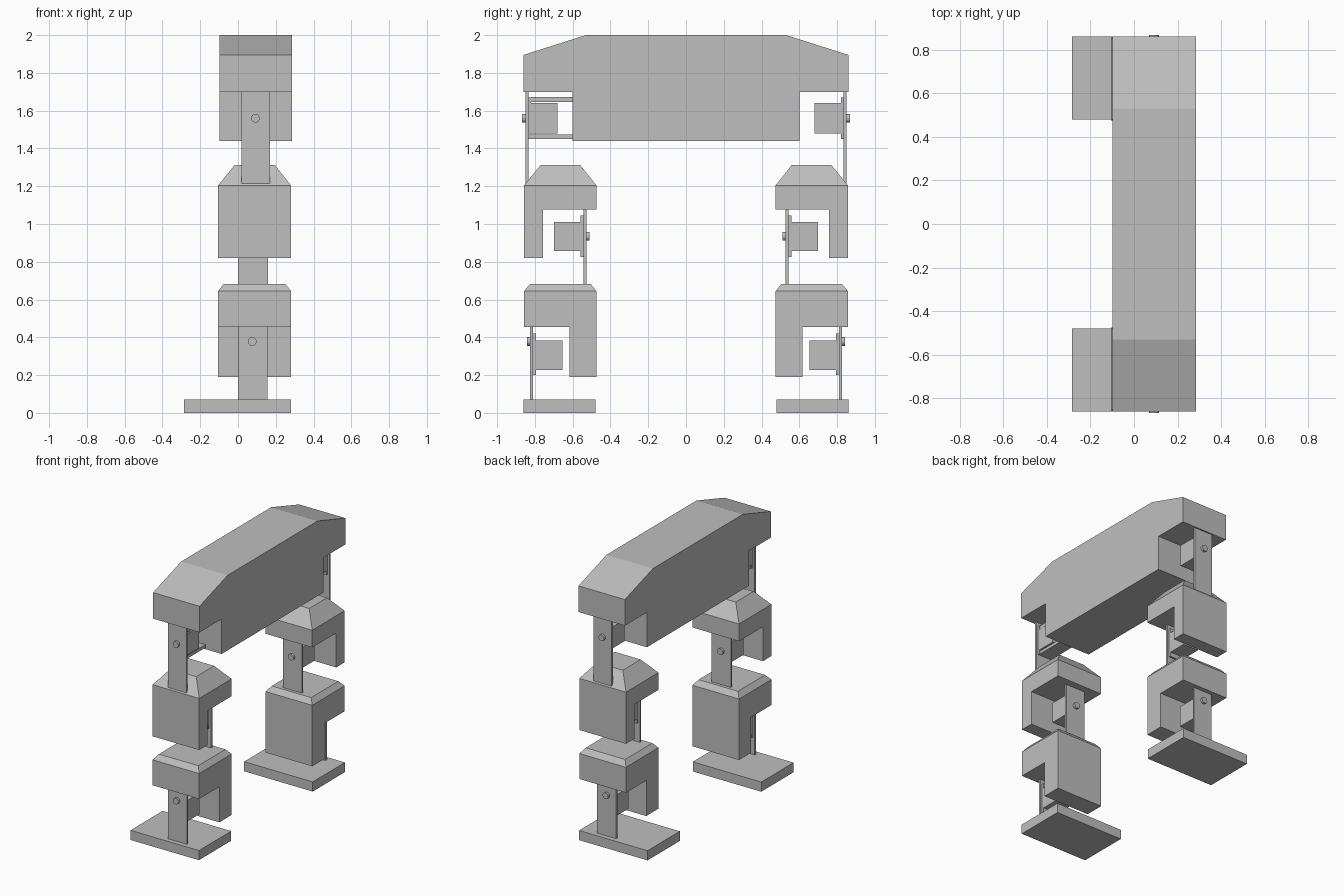
import bpy, bmesh, math
from mathutils import Matrix

if "Cube" in bpy.data.objects:
    bpy.data.objects.remove(bpy.data.objects["Cube"])

grey = bpy.data.materials.new("light grey")
grey.diffuse_color = (0.52, 0.52, 0.52, 1)
grey.use_nodes = True
grey.node_tree.nodes["Principled BSDF"].inputs["Base Color"].default_value = grey.diffuse_color


def finish(name, bm):
    bmesh.ops.recalc_face_normals(bm, faces=bm.faces)
    me = bpy.data.meshes.new(name)
    bm.to_mesh(me)
    bm.free()
    me.materials.append(grey)
    ob = bpy.data.objects.new(name, me)
    bpy.context.collection.objects.link(ob)
    return ob


def prism(name, profile, x0, x1):
    """Extrude a (y, z) profile along x."""
    bm = bmesh.new()
    face = bm.faces.new([bm.verts.new((x0, y, z)) for y, z in profile])
    ext = bmesh.ops.extrude_face_region(bm, geom=[face])
    for v in ext["geom"]:
        if isinstance(v, bmesh.types.BMVert):
            v.co.x = x1
    return finish(name, bm)


def box(name, x, y, z):
    y = sorted(y)
    return prism(name, [(y[0], z[0]), (y[1], z[0]), (y[1], z[1]), (y[0], z[1])], *x)


def cap(name, x, y, z, top_x, top_y):
    """Tapered block: full rectangle at the bottom, smaller one on top."""
    bm = bmesh.new()
    rings = []
    for (xa, xb), (ya, yb), h in ((x, y, z[0]), (top_x, top_y, z[1])):
        rings.append([bm.verts.new(p) for p in
                      ((xa, ya, h), (xb, ya, h), (xb, yb, h), (xa, yb, h))])
    bm.faces.new(rings[0])
    bm.faces.new(rings[1])
    for i in range(4):
        j = (i + 1) % 4
        bm.faces.new((rings[0][i], rings[0][j], rings[1][j], rings[1][i]))
    return finish(name, bm)


def bolt(name, x, y0, y1, z):
    bm = bmesh.new()
    bmesh.ops.create_cone(bm, cap_ends=True, segments=16, radius1=0.023, radius2=0.023,
                          depth=abs(y1 - y0),
                          matrix=Matrix.Translation((x, (y0 + y1) / 2, z))
                          @ Matrix.Rotation(math.pi / 2, 4, 'X'))
    return finish(name, bm)


def joint(name, s, x, strap_y, strap_z, inward, axis_z, motor_z, flange_z):
    """Flat strap, bolt, mounting flange and motor; inward is the motor's direction."""
    def at(a, b):
        return (s * (strap_y + inward * a), s * (strap_y + inward * b))
    box(name + "_strap", x, at(0, 0.015), strap_z)
    bolt(name + "_bolt", sum(x) / 2 - 0.002, *at(-0.017, 0.02), axis_z)
    mx = (x[0] + 0.015, x[1] - 0.015)
    box(name + "_flange", mx, at(0.015, 0.03), flange_z)
    box(name + "_motor", mx, at(0.025, 0.17), motor_z)


# Body: long beam with sloped shoulders and a deeper middle
half = [(0.6, 1.44), (0.6, 1.70), (0.86, 1.70), (0.86, 1.895), (0.53, 2.0)]
prism("body", half + [(-y, z) for y, z in reversed(half)], -0.098, 0.285)

# Front hip bracket rails
for i, z in enumerate(((1.45, 1.473), (1.645, 1.672))):
    box(f"hip_rail_{i}", (0.04, 0.15), (-0.82, -0.6), z)

X = (-0.105, 0.28)
for s, side in ((-1, "front"), (1, "back")):
    Y = (s * 0.857, s * 0.475)
    # Hip
    joint(side + "_hip", s, (0.018, 0.17), 0.85, (1.20, 1.70), -1, 1.56,
          (1.48, 1.64), (1.45, 1.67))
    # Thigh: cap with outer skirt
    prism(side + "_thigh", [(s * y, z) for y, z in (
        (0.857, 0.82), (0.857, 1.205), (0.475, 1.205), (0.475, 1.076),
        (0.757, 1.076), (0.757, 0.82))], *X)
    cap(side + "_thigh_top", X, Y, (1.205, 1.312), (-0.018, 0.195), (s * 0.77, s * 0.56))
    # Knee
    joint(side + "_knee", s, (0.0, 0.158), 0.528, (0.68, 1.08), 1, 0.935,
          (0.857, 1.01), (0.825, 1.045))
    # Shin: cap with inner skirt
    prism(side + "_shin", [(s * y, z) for y, z in (
        (0.857, 0.455), (0.857, 0.645), (0.475, 0.645), (0.475, 0.19),
        (0.618, 0.19), (0.618, 0.455))], *X)
    cap(side + "_shin_top", X, Y, (0.645, 0.683), (-0.075, 0.25), (s * 0.825, s * 0.505))
    # Ankle
    joint(side + "_ankle", s, (0.0, 0.155), 0.825, (0.07, 0.455), -1, 0.378,
          (0.228, 0.384), (0.2, 0.42))
    # Foot
    box(side + "_foot", (-0.285, 0.28), (s * 0.86, s * 0.48), (0.0, 0.072))
